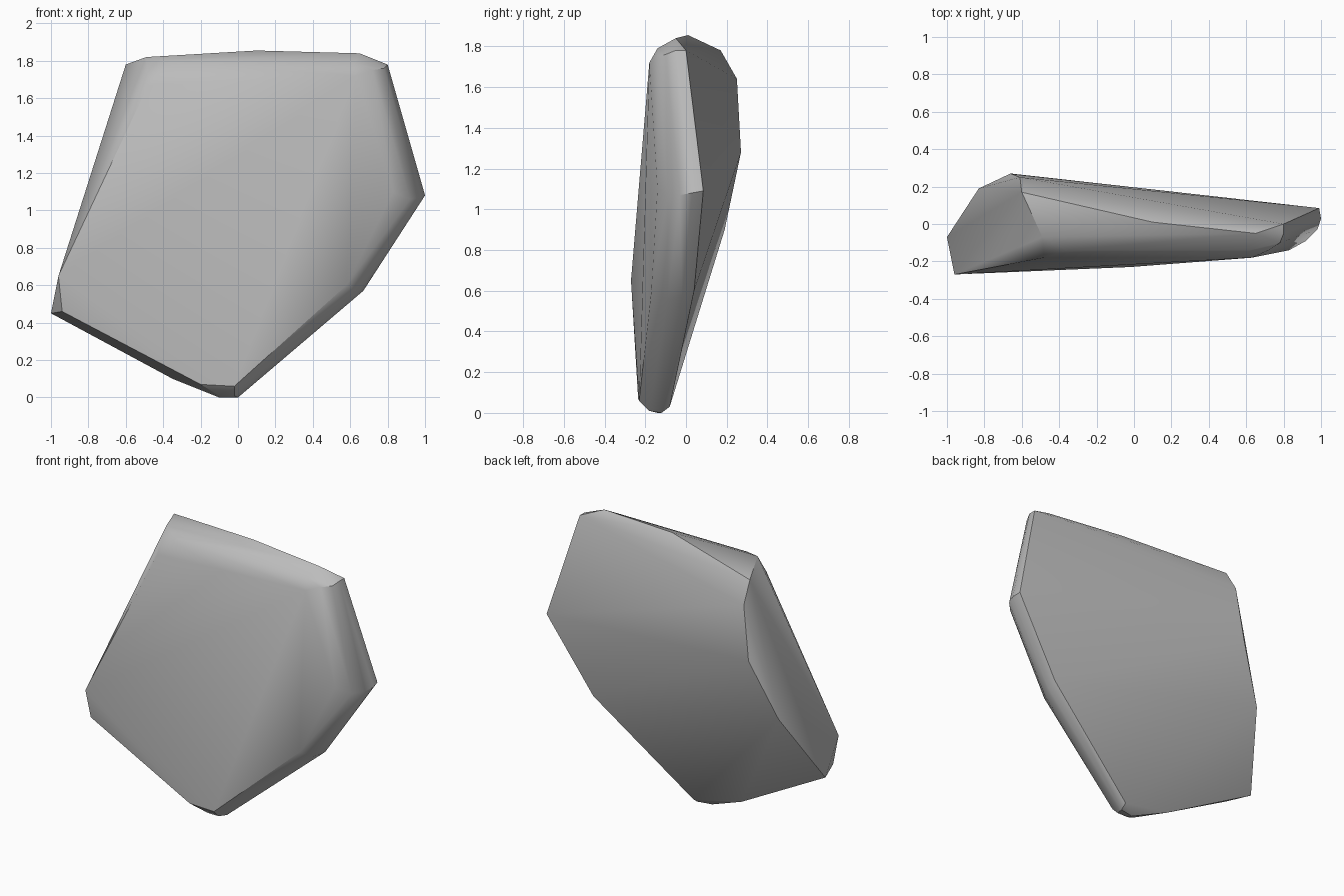
import bpy
import bmesh
import math

default_cube = bpy.data.objects.get("Cube")
if default_cube:
    bpy.data.objects.remove(default_cube, do_unlink=True)


def make_material(name, color):
    material = bpy.data.materials.new(name)
    material.use_nodes = True
    material.diffuse_color = color
    shader = next(n for n in material.node_tree.nodes if n.type == "BSDF_PRINCIPLED")
    shader.inputs["Base Color"].default_value = color
    return material


def convex_part(name, corner_groups, material, merge_angle, sharp_angle):
    """Wrap a convex skin round the corners and join nearly flat facets."""
    bm = bmesh.new()
    for group in corner_groups:
        for corner in group:
            bm.verts.new(corner)
    hull = bmesh.ops.convex_hull(bm, input=bm.verts[:])
    unused = set(hull["geom_interior"]) | set(hull["geom_unused"])
    loose = [g for g in unused if isinstance(g, bmesh.types.BMVert) and g.is_valid]
    bmesh.ops.delete(bm, geom=loose, context="VERTS")
    bmesh.ops.dissolve_limit(bm, angle_limit=math.radians(merge_angle),
                             verts=bm.verts[:], edges=bm.edges[:])
    bmesh.ops.recalc_face_normals(bm, faces=bm.faces[:])

    mesh = bpy.data.meshes.new(name)
    bm.to_mesh(mesh)
    bm.free()
    mesh.materials.append(material)
    part = bpy.data.objects.new(name, mesh)
    bpy.context.collection.objects.link(part)

    bpy.ops.object.select_all(action="DESELECT")
    part.select_set(True)
    bpy.context.view_layer.objects.active = part
    bpy.ops.object.shade_smooth_by_angle(angle=math.radians(sharp_angle))
    return part


# Broad front face of the slab
front_face = [
    (-.96, -.27, .65), (-.48, -.18, 1.67), (.63, -.18, 1.72),
    (.83, -.14, 1.1), (.58, -.17, .6), (-.02, -.23, .06), (-.2, -.235, .07),
]

# Rounded shoulder between the front face and the rim
front_shoulder = [
    (-.94, -.24, .46), (-.49, -.07, 1.82), (-.36, -.14, 1.79),
    (.62, -.14, 1.79), (.72, -.14, 1.75), (.78, -.1, 1.76),
    (.92, -.09, 1.06), (.64, -.09, .56), (-.02, -.18, .01), (-.1, -.18, .01),
]

# Outermost rim
rim = [
    (-1, -.07, .45), (-.6, .17, 1.78), (.1, .01, 1.855), (.65, -.05, 1.84),
    (.8, -.05, 1.78), (.98, -.03, 1.07), (1, .03, 1.08), (.67, -.02, .57),
    (0, -.12, 0), (-.1, -.14, 0), (-.35, -.1, .1),
]

# Sloping back face
back_face = [
    (-.83, .19, .9), (-.66, .27, 1.28), (-.61, .25, 1.64),
    (.8, 0, 1.78), (.99, .085, 1.09), (.67, .04, .6), (0, -.08, .03),
]

stone_grey = make_material("stone grey", (.5, .5, .5, 1))
convex_part("stone_slab", [front_face, front_shoulder, rim, back_face],
            stone_grey, merge_angle=2, sharp_angle=35)
